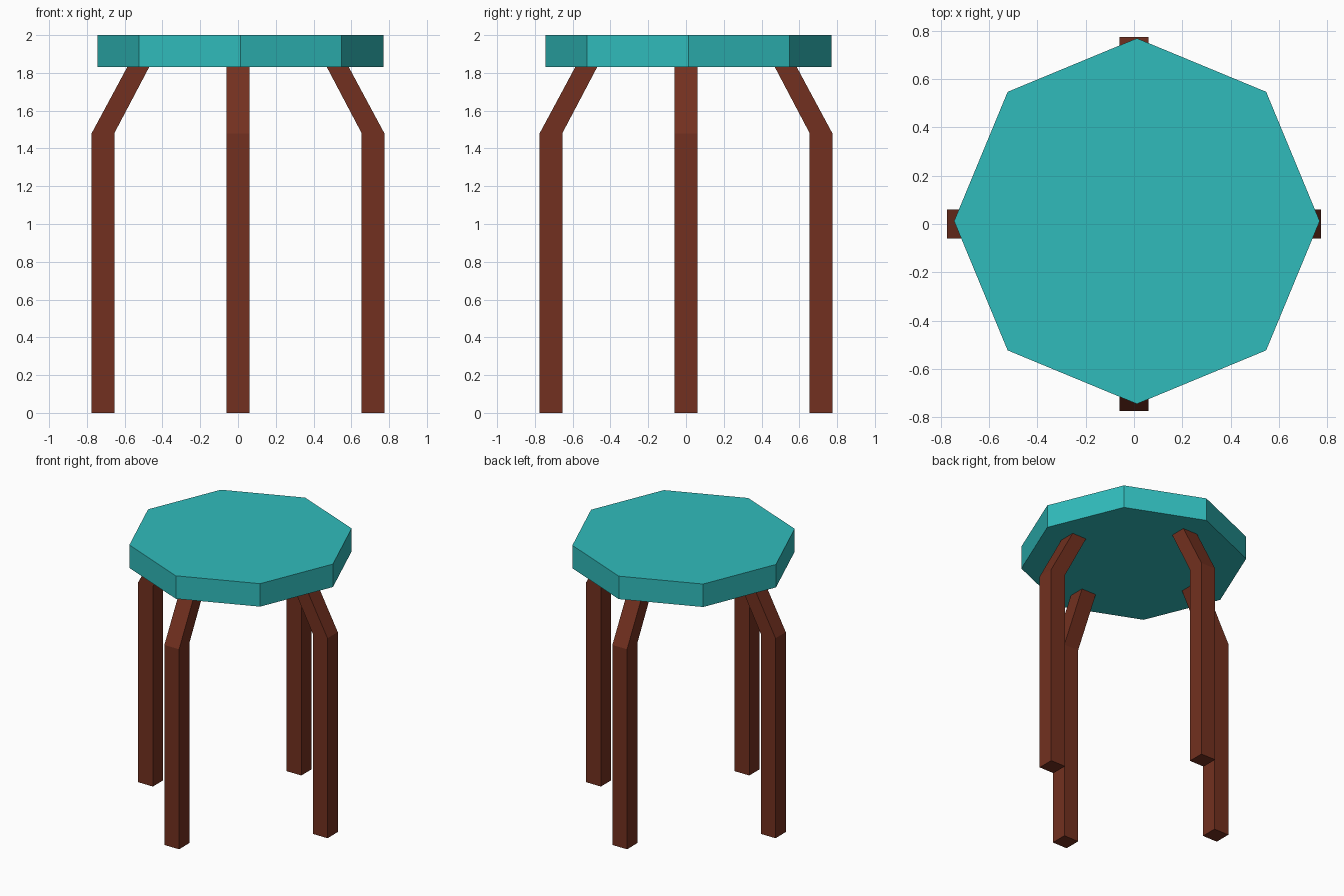
import bpy, bmesh, math
from mathutils import Matrix

if "Cube" in bpy.data.objects:
    bpy.data.objects.remove(bpy.data.objects["Cube"])


def material(name, rgb):
    mat = bpy.data.materials.new(name)
    mat.diffuse_color = (*rgb, 1)
    mat.use_nodes = True
    mat.node_tree.nodes["Principled BSDF"].inputs["Base Color"].default_value = mat.diffuse_color
    return mat


teal = material("teal_paint", (0.03, 0.50, 0.50))
wood = material("dark_wood", (0.17, 0.03, 0.014))

# Octagonal seat slab, slightly off centre
bpy.ops.mesh.primitive_cylinder_add(vertices=8, radius=0.757, depth=0.17,
                                    location=(0.012, 0.012, 1.915))
seat = bpy.context.object
seat.name = "seat"
seat.data.materials.append(teal)

# Bent leg: (centre radius, half thickness, height) for each square section
LEG_SECTIONS = [(0.715, 0.06, 0.0), (0.715, 0.06, 1.48), (0.526, 0.058, 1.835)]
HALF_WIDTH = 0.06


def add_leg(name, angle):
    bm = bmesh.new()
    rings = [[bm.verts.new((r + sx * t, sy * HALF_WIDTH, z))
              for sx, sy in ((-1, -1), (1, -1), (1, 1), (-1, 1))]
             for r, t, z in LEG_SECTIONS]
    bm.faces.new(rings[0][::-1])
    bm.faces.new(rings[-1])
    for low, high in zip(rings, rings[1:]):
        for i in range(4):
            j = (i + 1) % 4
            bm.faces.new((low[i], low[j], high[j], high[i]))
    bm.transform(Matrix.Rotation(angle, 4, 'Z'))
    mesh = bpy.data.meshes.new(name)
    bm.to_mesh(mesh)
    bm.free()
    mesh.materials.append(wood)
    bpy.context.collection.objects.link(bpy.data.objects.new(name, mesh))


# Four legs, one per side
for i, side in enumerate(("right", "back", "left", "front")):
    add_leg(side + "_leg", i * math.pi / 2)
